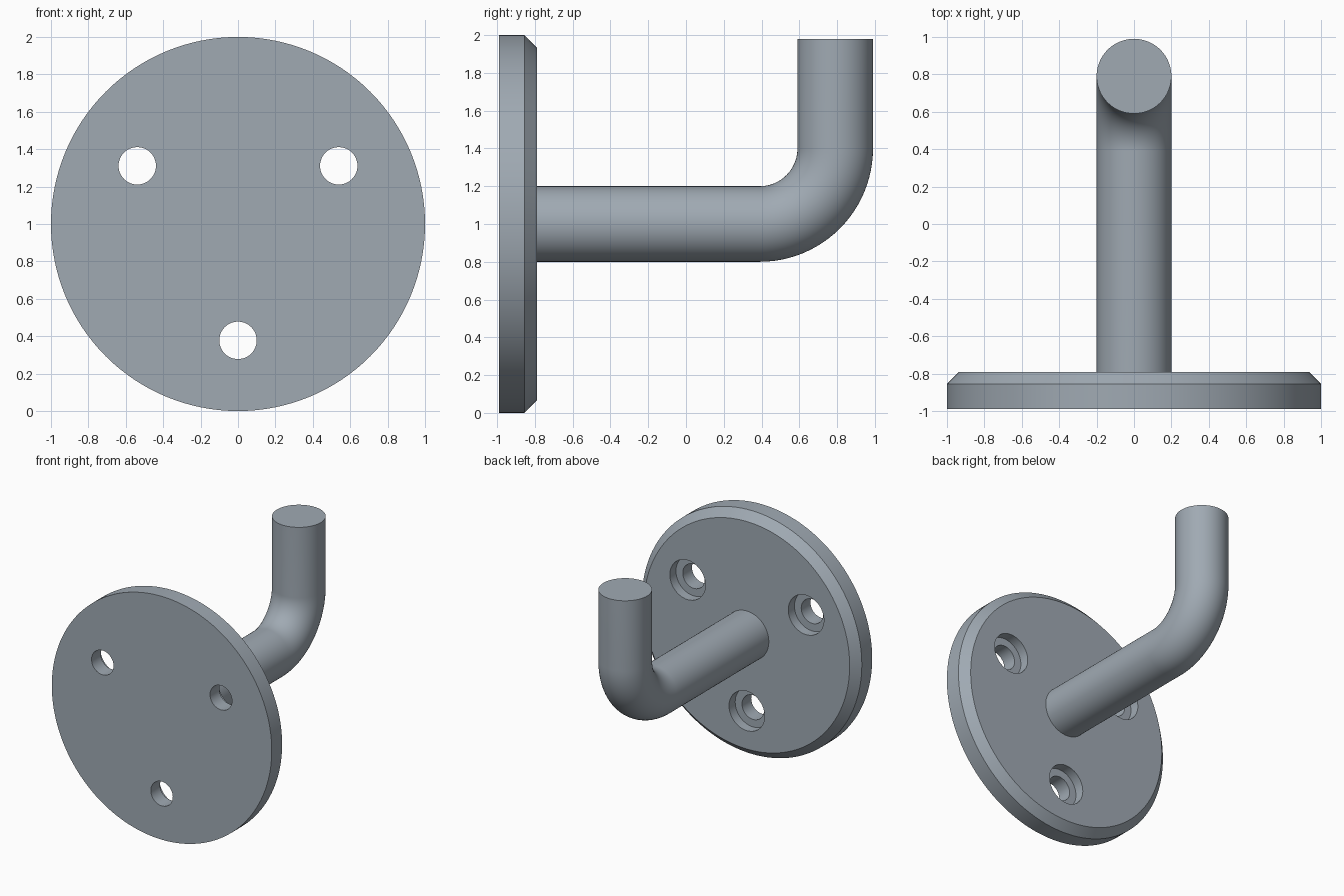
import bpy, bmesh
from math import sin, cos, pi, radians
from mathutils import Vector

cube = bpy.data.objects.get("Cube")
if cube:
    bpy.data.objects.remove(cube, do_unlink=True)

# Single painted-metal colour
metal = bpy.data.materials.new("blue_grey_metal")
metal.use_nodes = True
COLOUR = (0.35, 0.40, 0.45, 1)
metal.diffuse_color = COLOUR
for node in metal.node_tree.nodes:
    if node.type == 'BSDF_PRINCIPLED':
        node.inputs["Base Color"].default_value = COLOUR


def loft(name, rings, segments):
    """Solid through circular rings (centre, radius, tilt from +y towards +z)."""
    bm = bmesh.new()
    loops = []
    for centre, radius, tilt in rings:
        up = Vector((0, -sin(tilt), cos(tilt)))
        side = Vector((1, 0, 0))
        angles = [2 * pi * i / segments for i in range(segments)]
        loops.append([bm.verts.new(Vector(centre) + radius * (cos(a) * side + sin(a) * up))
                      for a in angles])
    for a, b in zip(loops, loops[1:]):
        for i in range(segments):
            j = (i + 1) % segments
            bm.faces.new((a[i], a[j], b[j], b[i]))
    bm.faces.new(loops[0])
    bm.faces.new(loops[-1])
    bmesh.ops.recalc_face_normals(bm, faces=bm.faces)
    mesh = bpy.data.meshes.new(name)
    bm.to_mesh(mesh)
    bm.free()
    mesh.materials.append(metal)
    obj = bpy.data.objects.new(name, mesh)
    bpy.context.collection.objects.link(obj)
    return obj


def activate(obj):
    bpy.ops.object.select_all(action='DESELECT')
    obj.select_set(True)
    bpy.context.view_layer.objects.active = obj


def smooth(obj):
    activate(obj)
    bpy.ops.object.shade_smooth_by_angle(angle=radians(30))


FRONT, BACK, MID = -0.99, -0.79, 1.0

# Round wall plate with a chamfered rear rim
plate = loft("wall_plate", [((0, FRONT, MID), 1.0, 0),
                            ((0, BACK - 0.065, MID), 1.0, 0),
                            ((0, BACK, MID), 0.935, 0)], 128)

# Three counterbored screw holes
for k in range(3):
    a = radians(30 + 120 * k)
    x, z = 0.622 * cos(a), MID + 0.622 * sin(a)
    step = BACK - 0.08
    cutter = loft("screw_hole_cutter", [((x, FRONT - 0.1, z), 0.1, 0),
                                        ((x, step, z), 0.1, 0),
                                        ((x, step, z), 0.162, 0),
                                        ((x, BACK + 0.1, z), 0.162, 0)], 48)
    cutter.hide_render = True
    activate(plate)
    cut = plate.modifiers.new("screw_hole", 'BOOLEAN')
    cut.operation, cut.solver, cut.object = 'DIFFERENCE', 'EXACT', cutter
    bpy.ops.object.modifier_apply(modifier=cut.name)
    bpy.data.objects.remove(cutter, do_unlink=True)
smooth(plate)

# Hook rod: straight arm, quarter bend, upright end
R, BEND, BEND_Y, STEPS = 0.2, 0.4, 0.39, 24
rings = [((0, BACK - 0.03, MID), R, 0)]
for i in range(STEPS + 1):
    t = pi / 2 * i / STEPS
    rings.append(((0, BEND_Y + BEND * sin(t), MID + BEND * (1 - cos(t))), R, t))
rings.append(((0, BEND_Y + BEND, 1.98), R, pi / 2))
smooth(loft("hook_rod", rings, 64))
